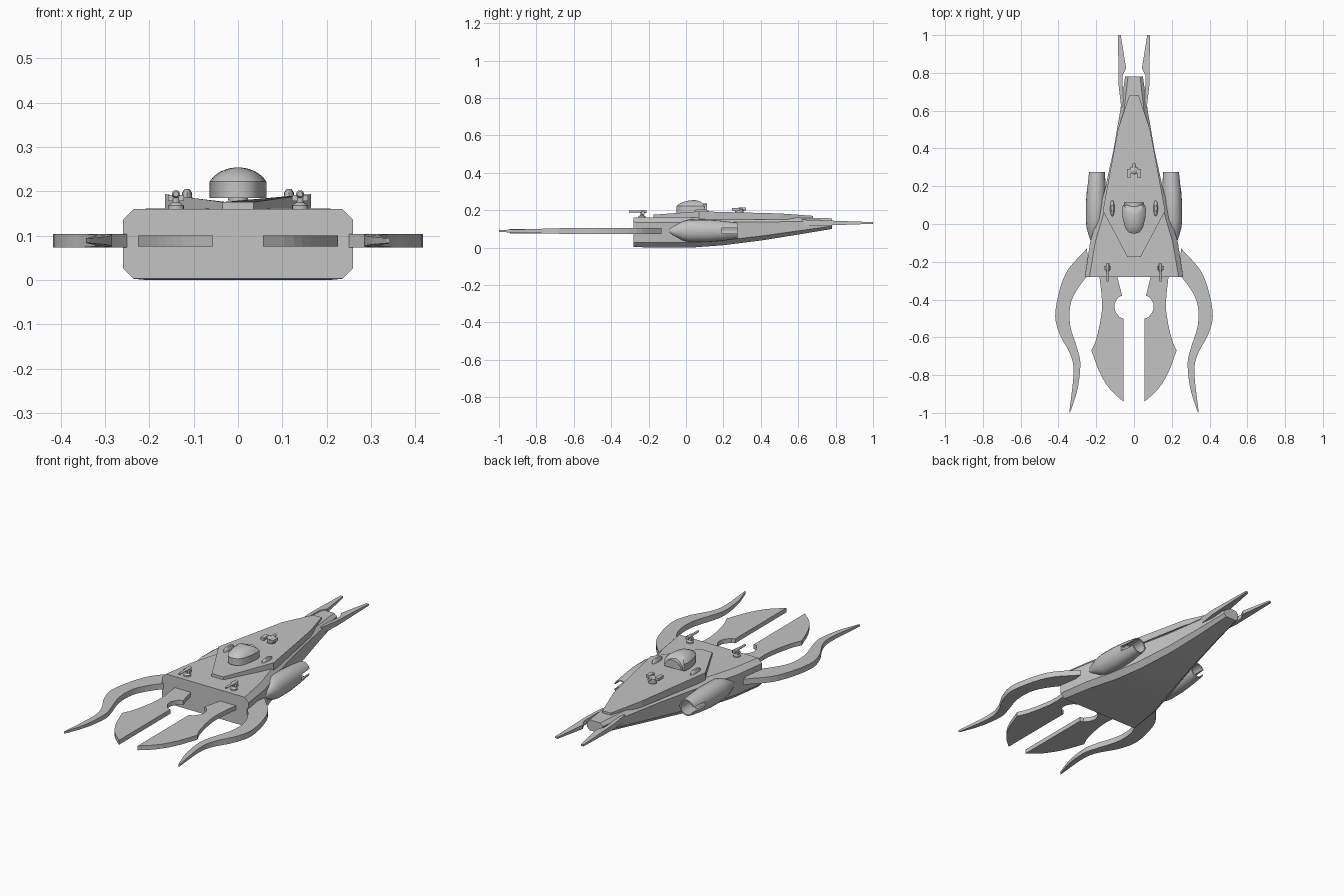
import bpy, bmesh, math
from mathutils import Vector

cube = bpy.data.objects.get("Cube")
if cube:
    bpy.data.objects.remove(cube, do_unlink=True)

grey = bpy.data.materials.new("hull_grey")
grey.use_nodes = True
COLOUR = (0.55, 0.55, 0.55, 1)
grey.diffuse_color = COLOUR
grey.node_tree.nodes["Principled BSDF"].inputs["Base Color"].default_value = COLOUR


def loft(name, rings, mirror=False, smooth=None):
    """Skin a list of equal-length point rings and cap both ends."""
    bm = bmesh.new()
    loops = [[bm.verts.new(p) for p in ring] for ring in rings]
    n = len(loops[0])
    for a, b in zip(loops, loops[1:]):
        for i in range(n):
            j = (i + 1) % n
            bm.faces.new((a[i], a[j], b[j], b[i]))
    bm.faces.new(loops[0])
    bm.faces.new(loops[-1])
    bmesh.ops.recalc_face_normals(bm, faces=bm.faces)
    mesh = bpy.data.meshes.new(name)
    bm.to_mesh(mesh)
    bm.free()
    mesh.materials.append(grey)
    obj = bpy.data.objects.new(name, mesh)
    bpy.context.collection.objects.link(obj)
    if mirror:
        obj.modifiers.new("mirror", 'MIRROR')
    if smooth:
        bpy.ops.object.select_all(action='DESELECT')
        obj.select_set(True)
        bpy.context.view_layer.objects.active = obj
        bpy.ops.object.shade_smooth_by_angle(angle=math.radians(smooth))
    return obj


def plate(name, outline, z, half, taper=lambda y: 1.0):
    """Flat plate of an (x, y) outline, mirrored across the middle."""
    return loft(name, [[(x, y, z + s * half * taper(y)) for x, y in outline]
                       for s in (-1, 1)], mirror=True)


def oval(cx, y, cz, rx, rz, n=20):
    """Ring of points facing along y."""
    return [(cx + rx * math.cos(2 * math.pi * i / n), y,
             cz + rz * math.sin(2 * math.pi * i / n)) for i in range(n)]


def box(name, x, y, z, mirror=False):
    return loft(name, [[(x[0], y[0], h), (x[1], y[0], h), (x[1], y[1], h), (x[0], y[1], h)]
                       for h in z], mirror)


def disc(x, y, z, rx, ry, n=16):
    return [(x + rx * math.cos(2 * math.pi * i / n),
             y + ry * math.sin(2 * math.pi * i / n), z) for i in range(n)]


def spline(points, steps=5):
    """Smooth path through (x, y) points."""
    p = [Vector(q) for q in points]
    p = [2 * p[0] - p[1]] + p + [2 * p[-1] - p[-2]]
    out = []
    for a, b, c, d in zip(p, p[1:], p[2:], p[3:]):
        for k in range(steps):
            t = k / steps
            out.append(0.5 * (2 * b + (c - a) * t + (2 * a - 5 * b + 4 * c - d) * t * t
                              + (3 * b - a - 3 * c + d) * t ** 3))
    return [tuple(v) for v in out] + [tuple(points[-1])]


# Main hull: chamfered sections narrowing to the bow
def hull_ring(y, w, bottom, top, c):
    half = [(w - c, bottom), (w, bottom + c), (w, top - c), (w - c, top)]
    return [(x, y, z) for x, z in half] + [(-x, y, z) for x, z in reversed(half)]


loft("hull", [hull_ring(*s) for s in (
    (-0.28, 0.26, 0.003, 0.16, 0.024), (-0.1, 0.233, 0, 0.161, 0.027),
    (0.05, 0.19, 0.002, 0.162, 0.028), (0.2, 0.15, 0.013, 0.162, 0.026),
    (0.4, 0.107, 0.038, 0.161, 0.024), (0.6, 0.073, 0.07, 0.16, 0.02),
    (0.78, 0.047, 0.1, 0.157, 0.015))], smooth=25)

# Raised deck with sloping ends
deck = [(0.035, -0.175, 0.176), (0.165, 0.07, 0.194), (0.085, 0.5, 0.183), (0.025, 0.68, 0.17)]
deck += [(-x, y, z) for x, y, z in reversed(deck)]
loft("deck", [[(x, y, 0.15) for x, y, z in deck], deck])

# Canopy: egg-shaped wall and dome, flat toward the bow
egg = [(0.058, 0.1), (0.064, 0.08), (0.06, 0.03), (0.047, -0.02), (0.03, -0.043), (0.01, -0.05)]
egg += [(-x, y) for x, y in reversed(egg)]


def canopy_ring(s, z):
    return [(x * s, 0.045 + (y - 0.045) * s, z) for x, y in egg]


loft("canopy", [canopy_ring(*r) for r in (
    (1, 0.185), (1, 0.222), (0.86, 0.234), (0.62, 0.245), (0.32, 0.252), (0.08, 0.254))], smooth=35)
arch = [(0.05 * math.cos(math.pi * i / 10), 0.19 + 0.045 * math.sin(math.pi * i / 10))
        for i in range(11)]
loft("canopy_arch", [[(x, y, z) for x, z in arch] for y in (0.07, 0.113)], smooth=35)

# Side domes on the deck
loft("deck_pods", [disc(0.115, 0.083, z, 0.012 * s, 0.043 * s) for z, s in
                   ((0.185, 1), (0.197, 0.9), (0.205, 0.5))], mirror=True, smooth=40)

# Forward turret with twin cheeks
loft("forward_turret", [disc(0, 0.285, z, r, r) for z, r in ((0.18, 0.022), (0.205, 0.022), (0.213, 0.012))],
     smooth=40)
box("forward_turret_cheeks", (0.016, 0.038), (0.245, 0.29), (0.197, 0.212), mirror=True)
loft("forward_turret_barrel", [oval(0, y, 0.206, 0.008, 0.008, 10) for y in (0.28, 0.32)], smooth=40)

# Rear gun mounts
loft("rear_gun_base", [disc(0.14, -0.235, z, r, r) for z, r in
                       ((0.155, 0.018), (0.168, 0.018), (0.175, 0.008), (0.19, 0.008))], mirror=True, smooth=40)
box("rear_gun_body", (0.122, 0.158), (-0.24, -0.222), (0.178, 0.192), mirror=True)
loft("rear_gun_barrel", [oval(0.14, y, 0.194, r, r, 10) for y, r in
                         ((-0.305, 0.006), (-0.25, 0.006), (-0.245, 0.009), (-0.21, 0.009))],
     mirror=True, smooth=40)

# Engine nacelles: hollow mouth and a slot along the flank
nacelle = loft("nacelle", [oval(x, y, 0.09, rx, rz) for x, y, rx, rz in (
    (0.222, -0.09, 0.008, 0.012), (0.218, -0.06, 0.022, 0.028), (0.21, -0.02, 0.041, 0.05),
    (0.202, 0.02, 0.053, 0.06), (0.201, 0.12, 0.053, 0.06), (0.199, 0.2, 0.049, 0.053),
    (0.197, 0.275, 0.043, 0.043))], smooth=40)
cutters = [loft("mouth_cutter", [oval(0.198, y, 0.09, 0.037, 0.037) for y in (0.19, 0.3)]),
           box("slot_cutter", (0.198, 0.3), (0.19, 0.3), (0.076, 0.104))]
for cutter in cutters:
    cut = nacelle.modifiers.new("cut", 'BOOLEAN')
    cut.operation, cut.object, cut.solver = 'DIFFERENCE', cutter, 'EXACT'
    cutter.hide_render = True
    cutter.hide_viewport = True
nacelle.modifiers.new("mirror", 'MIRROR')

# Bow prongs
plate("bow_prong", [(0.085, 1), (0.081, 0.73), (0.068, 0.62), (0.055, 0.62), (0.062, 0.785),
                    (0.042, 0.825), (0.07, 1)], 0.132, 0.018,
      lambda y: 1 - 0.75 * max(0, (y - 0.62) / 0.38))

# Curved rear arms, thinning toward the tip
outer = spline([(0.25, -0.13), (0.363, -0.265), (0.416, -0.46), (0.395, -0.58), (0.337, -0.69),
                (0.32, -0.79), (0.343, -1)])
inner = spline([(0.335, -0.99), (0.298, -0.87), (0.284, -0.74), (0.3, -0.66), (0.337, -0.54),
                (0.337, -0.43), (0.3, -0.345), (0.235, -0.26)])
plate("rear_arm", outer + inner, 0.089, 0.0155, lambda y: 1 - 0.65 * max(0, (-0.65 - y) / 0.35))

# Rear blades with a notched inner edge
blade = spline([(0.185, -0.26), (0.17, -0.4), (0.174, -0.49), (0.2, -0.61), (0.226, -0.67)], 3)
blade += spline([(0.222, -0.68), (0.18, -0.79), (0.126, -0.876), (0.056, -0.94)], 3)
blade += [(0.056, -0.5)]
blade += spline([(0.075, -0.495), (0.1, -0.46), (0.103, -0.425), (0.084, -0.39), (0.063, -0.38)], 3)
blade += [(0.093, -0.26)]
plate("rear_blade", blade, 0.088, 0.012)
